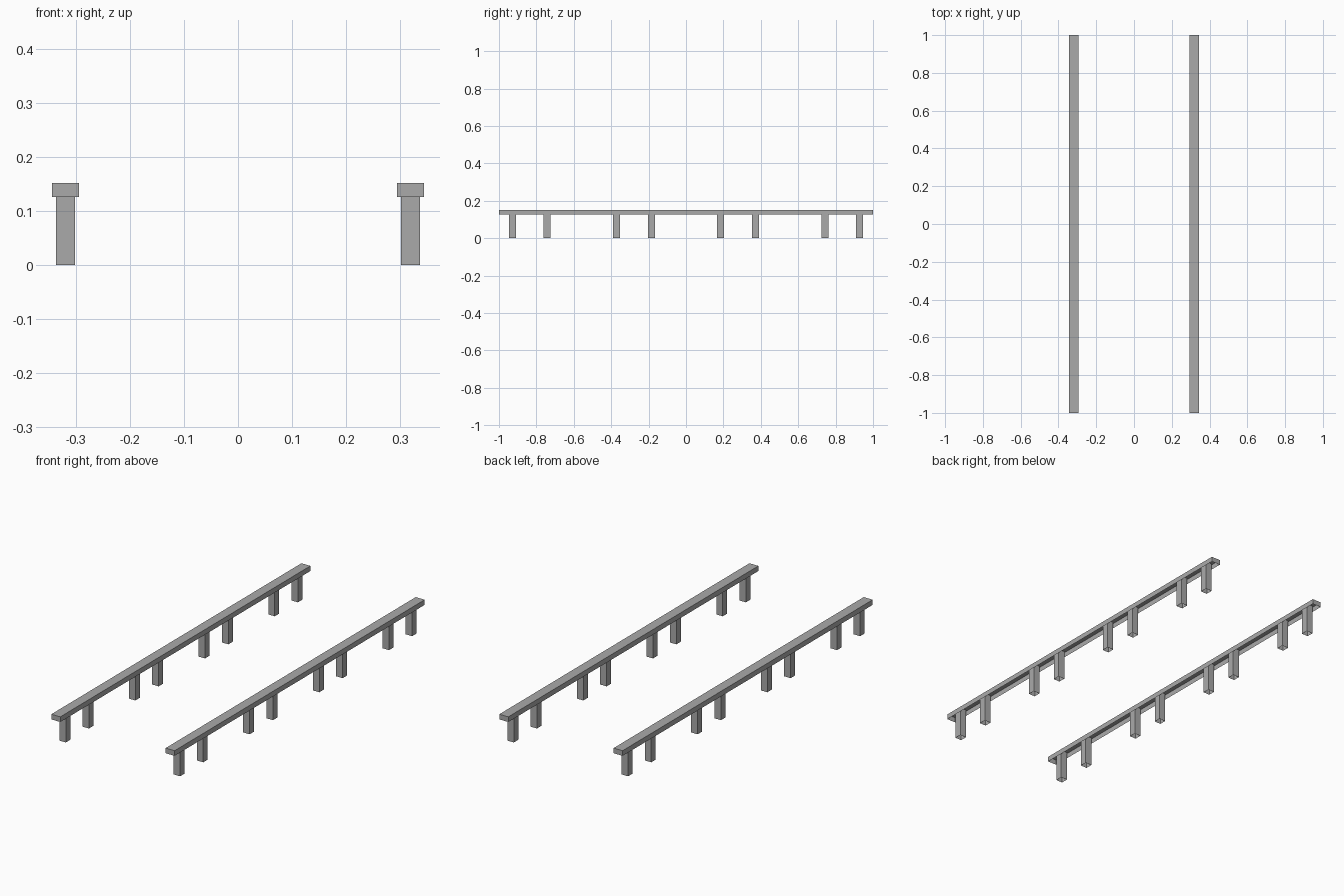
import bpy
import bmesh
from mathutils import Matrix, Vector

if "Cube" in bpy.data.objects:
    bpy.data.objects.remove(bpy.data.objects["Cube"], do_unlink=True)

RAIL_X = 0.32
RAIL_WIDTH = 0.05
RAIL_BOTTOM, RAIL_TOP = 0.126, 0.152
POST_SIZE = 0.036
POST_Y = (0.928, 0.743, 0.372, 0.185)

grey = bpy.data.materials.new("plain grey")
grey.use_nodes = True
color = (0.4, 0.4, 0.4, 1)
grey.diffuse_color = color
grey.node_tree.nodes["Principled BSDF"].inputs["Base Color"].default_value = color


def shell(name, center, size, closed_top):
    """Thin box, open at the bottom and optionally at the top."""
    bm = bmesh.new()
    bmesh.ops.create_cube(bm, size=1, matrix=Matrix.Diagonal(Vector(size)).to_4x4())
    bm.normal_update()
    limit = 2 if closed_top else 0.5
    open_faces = [f for f in bm.faces if f.normal.z < -0.5 or f.normal.z > limit]
    bmesh.ops.delete(bm, geom=open_faces, context="FACES")
    mesh = bpy.data.meshes.new(name)
    bm.to_mesh(mesh)
    bm.free()
    mesh.materials.append(grey)
    obj = bpy.data.objects.new(name, mesh)
    obj.location = center
    bpy.context.collection.objects.link(obj)


for side, sx in (("left", 1), ("right", -1)):
    # Long capping rail, hollow underneath
    shell(f"{side}_rail", (sx * RAIL_X, 0, (RAIL_BOTTOM + RAIL_TOP) / 2),
          (RAIL_WIDTH, 2, RAIL_TOP - RAIL_BOTTOM), True)
    # Paired posts reaching up into the rail
    for end, sy in (("front", -1), ("back", 1)):
        for i, y in enumerate(POST_Y, 1):
            shell(f"{side}_{end}_post_{i}", (sx * RAIL_X, sy * y, RAIL_TOP / 2),
                  (POST_SIZE, POST_SIZE, RAIL_TOP), False)
